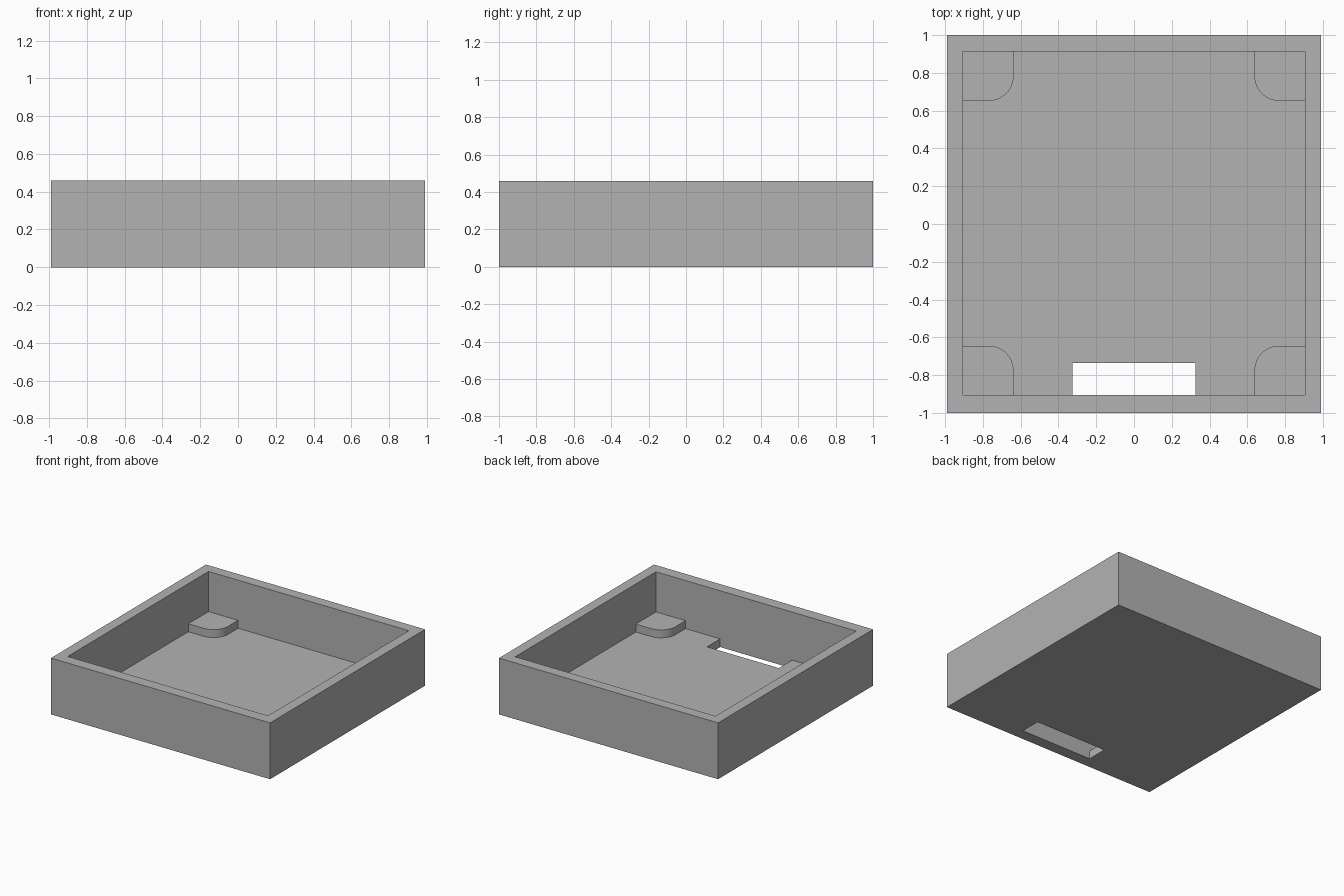
import bpy, bmesh, math

default = bpy.data.objects.get("Cube")
if default:
    bpy.data.objects.remove(default, do_unlink=True)

GREY = (0.45, 0.45, 0.45, 1)
grey = bpy.data.materials.new("plain grey")
grey.use_nodes = True
grey.diffuse_color = GREY
grey.node_tree.nodes["Principled BSDF"].inputs["Base Color"].default_value = GREY

HEIGHT, FLOOR, PAD_TOP = 0.46, 0.067, 0.132
IN_X, IN_FRONT, IN_BACK = 0.905, -0.905, 0.912


def prism(name, outline, z0, z1):
    """Upright solid from a flat outline."""
    bm = bmesh.new()
    base = bm.faces.new([bm.verts.new((x, y, z0)) for x, y in outline])
    top = bmesh.ops.extrude_face_region(bm, geom=[base])["geom"]
    verts = [g for g in top if isinstance(g, bmesh.types.BMVert)]
    bmesh.ops.translate(bm, vec=(0, 0, z1 - z0), verts=verts)
    bmesh.ops.recalc_face_normals(bm, faces=bm.faces)
    mesh = bpy.data.meshes.new(name)
    bm.to_mesh(mesh)
    bm.free()
    mesh.materials.append(grey)
    obj = bpy.data.objects.new(name, mesh)
    bpy.context.collection.objects.link(obj)
    return obj


def box(name, x, y0, y1, z0, z1):
    return prism(name, [(-x, y0), (x, y0), (x, y1), (-x, y1)], z0, z1)


def cut(target, cutter):
    cutter.hide_render = True
    mod = target.modifiers.new(cutter.name, "BOOLEAN")
    mod.operation, mod.solver, mod.object = "DIFFERENCE", "EXACT", cutter
    bpy.context.view_layer.objects.active = target
    bpy.ops.object.modifier_apply(modifier=mod.name)
    bpy.data.objects.remove(cutter, do_unlink=True)


# Open tray with a slot through the floor along the front wall
tray = box("tray", 0.99, -1, 1, 0, HEIGHT)
cut(tray, box("cavity", IN_X, IN_FRONT, IN_BACK, FLOOR, HEIGHT + 0.2))
cut(tray, box("floor_slot", 0.325, IN_FRONT, -0.735, -0.1, FLOOR + 0.1))

# Raised corner pads with one rounded corner, slightly sunk into the walls
PAD_X, PAD_Y, RADIUS, SINK, STEPS = 0.267, 0.26, 0.13, 0.02, 16
arc = [math.pi / 2 * i / STEPS for i in range(STEPS + 1)]
pad = [(-SINK, -SINK), (PAD_X, -SINK)]
pad += [(PAD_X - RADIUS + RADIUS * math.cos(a),
         PAD_Y - RADIUS + RADIUS * math.sin(a)) for a in arc]
pad += [(-SINK, PAD_Y)]

for side, sx in (("left", 1), ("right", -1)):
    for end, wall, sy in (("front", IN_FRONT, 1), ("back", IN_BACK, -1)):
        outline = [(sx * (IN_X - x), wall + sy * y) for x, y in pad]
        obj = prism(f"{end}_{side}_pad", outline, FLOOR - 0.02, PAD_TOP)
        bpy.ops.object.select_all(action="DESELECT")
        obj.select_set(True)
        bpy.context.view_layer.objects.active = obj
        bpy.ops.object.shade_smooth_by_angle(angle=math.radians(30))
